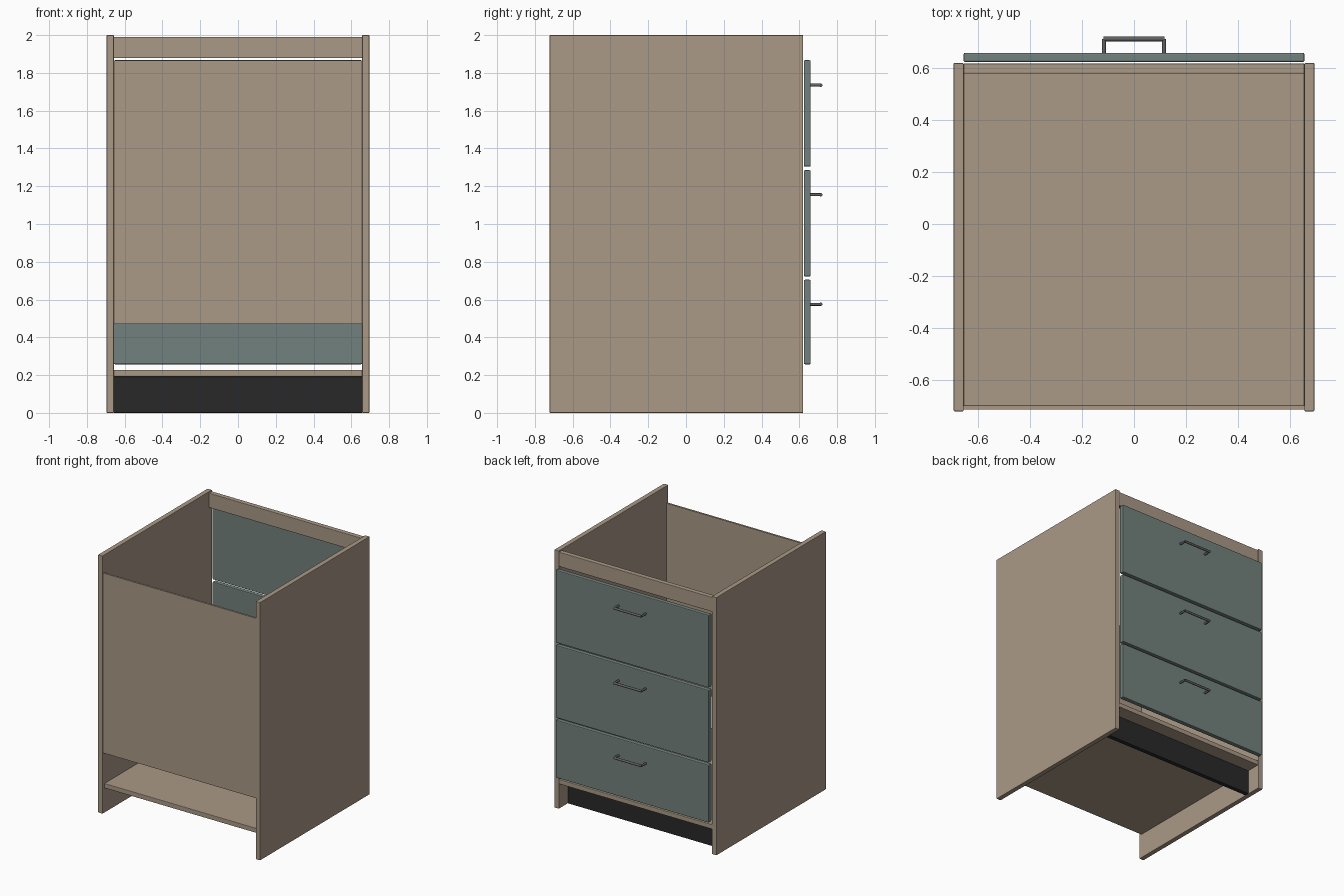
import bpy
import math

if "Cube" in bpy.data.objects:
    bpy.data.objects.remove(bpy.data.objects["Cube"])


def material(name, rgb):
    m = bpy.data.materials.new(name)
    m.diffuse_color = (*rgb, 1)
    m.use_nodes = True
    m.node_tree.nodes["Principled BSDF"].inputs["Base Color"].default_value = m.diffuse_color
    return m


wood = material("wood", (0.40, 0.32, 0.24))
teal = material("teal_paint", (0.17, 0.22, 0.205))
black = material("black_plinth", (0.022, 0.022, 0.022))
metal = material("dark_metal", (0.12, 0.12, 0.125))


def box(name, x, y, z, mat, bevel=0.003):
    """Bevelled board spanning the (min, max) ranges."""
    bpy.ops.mesh.primitive_cube_add(size=1, location=[sum(r) / 2 for r in (x, y, z)])
    ob = bpy.context.object
    ob.name = name
    ob.scale = [r[1] - r[0] for r in (x, y, z)]
    bpy.ops.object.transform_apply(location=False, rotation=False, scale=True)
    ob.data.materials.append(mat)
    if bevel:
        b = ob.modifiers.new("edge", 'BEVEL')
        b.width = bevel
        b.segments = 2
    return ob


def rod(name, loc, radius, length, rot, mat):
    bpy.ops.mesh.primitive_cylinder_add(vertices=16, radius=radius, depth=length,
                                        location=loc, rotation=rot)
    ob = bpy.context.object
    ob.name = name
    ob.data.materials.append(mat)
    bpy.ops.object.shade_smooth_by_angle()
    return ob


# Carcass
inner = (-0.657, 0.657)
for side, x in (("left", (-0.695, -0.657)), ("right", (0.657, 0.695))):
    box(side + "_side_panel", x, (-0.722, 0.62), (0, 2), wood)
box("back_panel", inner, (-0.715, -0.70), (0.47, 1.865), wood, 0)
box("bottom_panel", inner, (-0.70, 0.618), (0.192, 0.228), wood)
box("top_rail", inner, (0.58, 0.618), (1.878, 1.99), wood)
box("toe_kick", inner, (0.475, 0.51), (0, 0.192), black)

# Drawer fronts with bar handles
drawers = ((0.257, 0.705, 0.575), (0.722, 1.285, 1.155), (1.304, 1.867, 1.735))
for i, (z0, z1, hz) in enumerate(drawers, 1):
    box(f"drawer_front_{i}", (-0.657, 0.657), (0.624, 0.66), (z0, z1), teal, 0.006)
    rod(f"handle_bar_{i}", (0, 0.713, hz), 0.009, 0.235, (0, math.pi / 2, 0), metal)
    for side, x in (("left", -0.116), ("right", 0.116)):
        rod(f"handle_post_{i}_{side}", (x, 0.685, hz), 0.008, 0.056,
            (math.pi / 2, 0, 0), metal)
